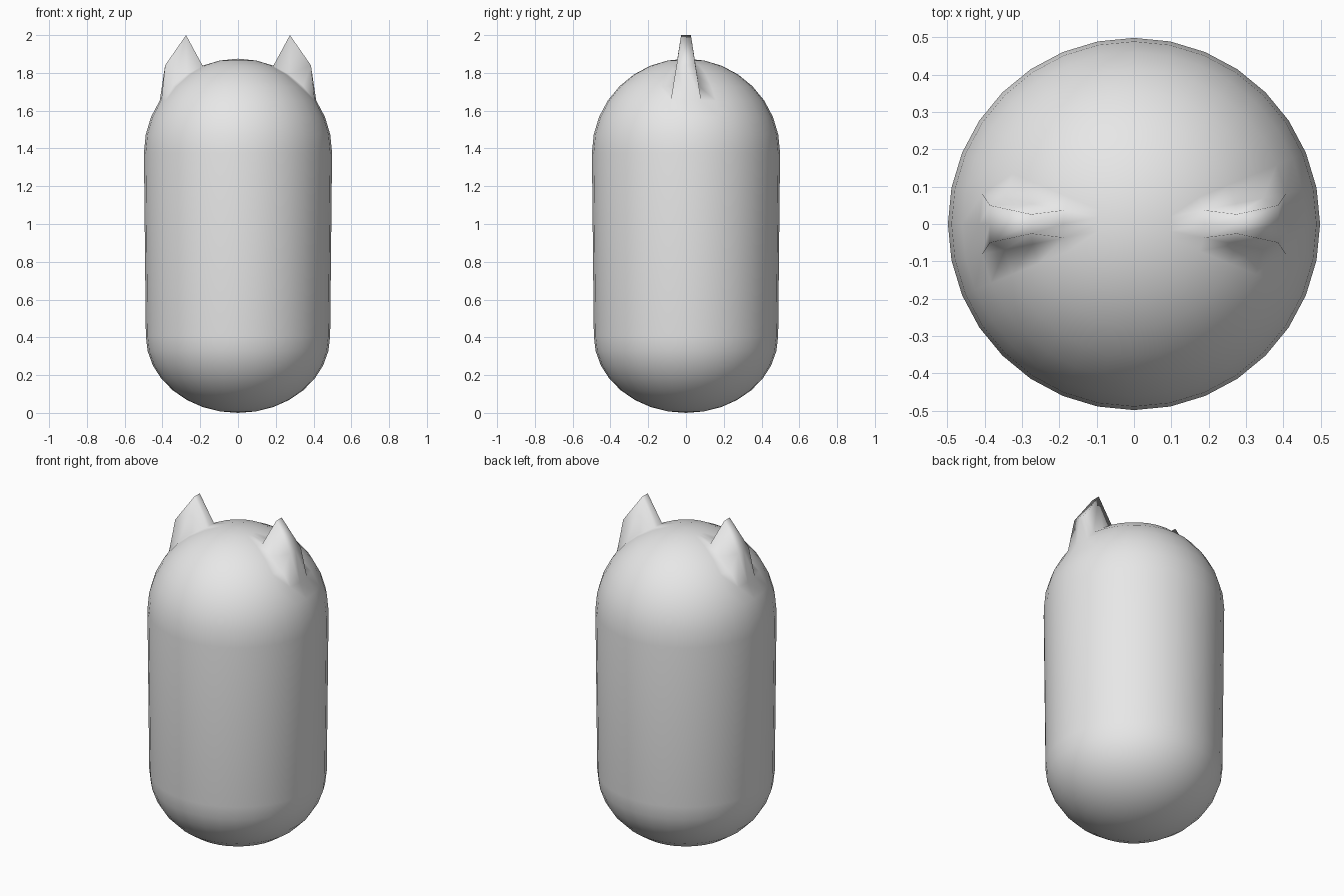
import bpy
import bmesh
from math import sin, cos, radians, atan2, pi

cube = bpy.data.objects.get("Cube")
if cube:
    bpy.data.objects.remove(cube, do_unlink=True)

SEGMENTS = 32
STEP = 360 / SEGMENTS
TOP_RADIUS, TOP_Z = 0.498, 1.377
LOW_RADIUS, LOW_Z = 0.488, 0.407

bm = bmesh.new()


def ring(radius, z):
    return [bm.verts.new((radius * cos(2 * pi * i / SEGMENTS),
                          radius * sin(2 * pi * i / SEGMENTS), z))
            for i in range(SEGMENTS)]


def cap(pole, loop):
    for i in range(SEGMENTS):
        bm.faces.new((pole, loop[i], loop[(i + 1) % SEGMENTS]))


# Capsule body: domed top, slightly tapered sides, shallower bottom
angles = [radians(STEP * k) for k in range(1, 9)]
rings = [ring(TOP_RADIUS * sin(a), TOP_Z + TOP_RADIUS * cos(a)) for a in angles]
rings += [ring(LOW_RADIUS * sin(a), LOW_Z - LOW_Z * cos(a)) for a in reversed(angles)]
cap(bm.verts.new((0, 0, TOP_Z + TOP_RADIUS)), rings[0])
cap(bm.verts.new((0, 0, 0)), rings[-1])
for upper, lower in zip(rings, rings[1:]):
    for i in range(SEGMENTS):
        j = (i + 1) % SEGMENTS
        bm.faces.new((upper[i], lower[i], lower[j], upper[j]))


# Ears: pull a patch of the dome up to a tip and an outer shoulder
def make_ear(side):
    column = 0 if side > 0 else SEGMENTS // 2
    grid = [[rings[r][(column + c) % SEGMENTS] for c in (-1, 0, 1)] for r in range(1, 5)]
    patch_verts = {v for row in grid for v in row}
    patch = [f for f in bm.faces if all(v in patch_verts for v in f.verts)]
    tip_radius = grid[1][1].co.x * side
    shoulder_radius = grid[2][1].co.x * side
    pulled = bmesh.ops.extrude_face_region(bm, geom=patch)["geom"]
    leftover = [f for f in patch if f.is_valid]
    if leftover:
        bmesh.ops.delete(bm, geom=leftover, context="FACES")
    for v in pulled:
        if not isinstance(v, bmesh.types.BMVert):
            continue
        radius = v.co.xy.length
        across = (v.co.y > 0.01) - (v.co.y < -0.01)
        if abs(radius - tip_radius) < 0.01:
            v.co = (side * 0.275, across * 0.026, 2.0)
        elif abs(radius - shoulder_radius) < 0.01:
            v.co = (side * 0.386, across * 0.05, 1.84)


for side in (1, -1):
    make_ear(side)
bmesh.ops.remove_doubles(bm, verts=bm.verts[:], dist=0.0005)
bmesh.ops.recalc_face_normals(bm, faces=bm.faces[:])
for face in bm.faces:
    face.smooth = True

mesh = bpy.data.meshes.new("body_with_ears")
bm.to_mesh(mesh)
bm.free()
body = bpy.data.objects.new("body_with_ears", mesh)
bpy.context.collection.objects.link(body)

# Plain grey finish
grey = bpy.data.materials.new("plain_grey")
grey.use_nodes = True
colour = (0.8, 0.8, 0.8, 1)
grey.diffuse_color = colour
grey.node_tree.nodes["Principled BSDF"].inputs["Base Color"].default_value = colour
mesh.materials.append(grey)
